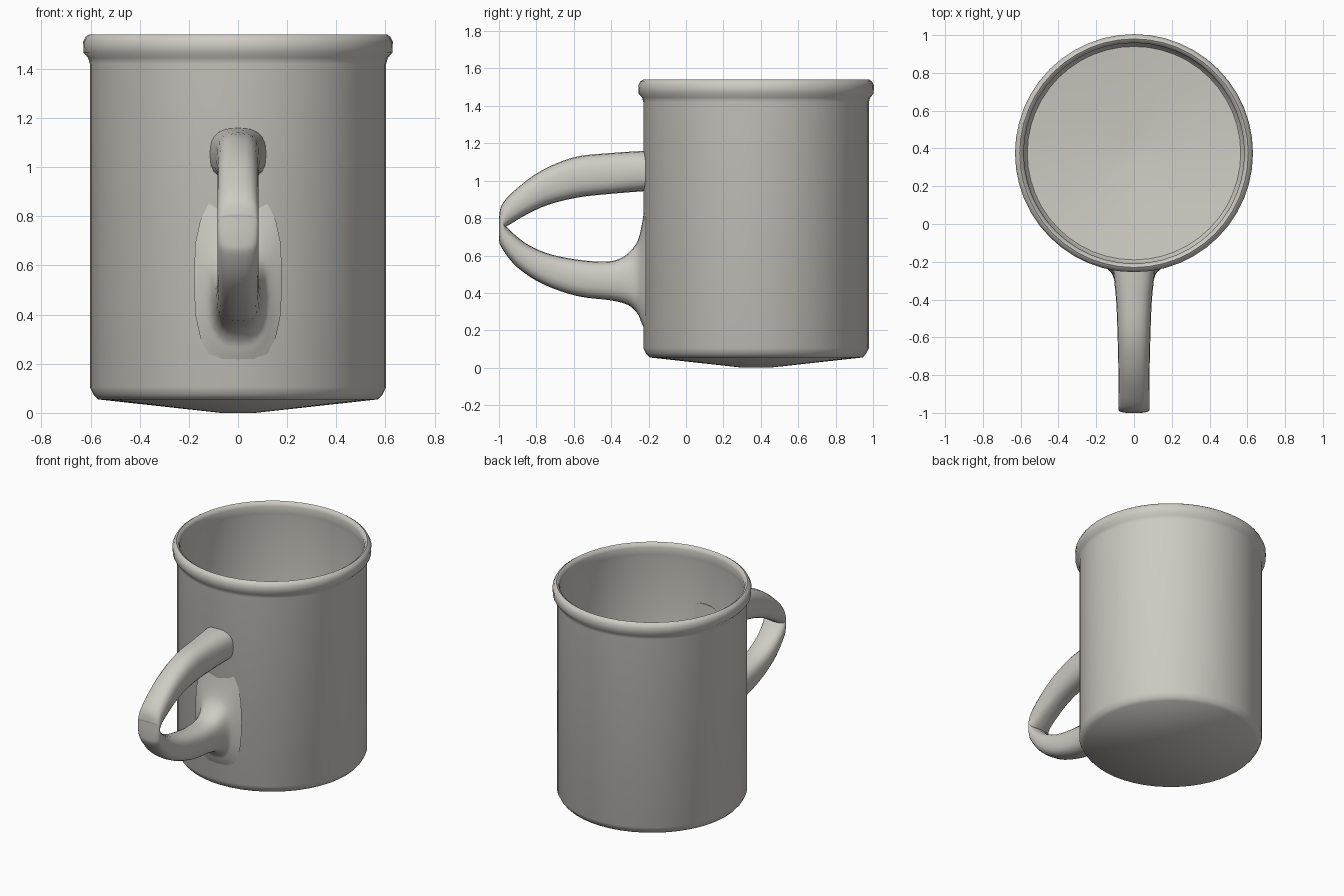
import bpy, bmesh, math
from mathutils import Vector

if "Cube" in bpy.data.objects:
    bpy.data.objects.remove(bpy.data.objects["Cube"])

CENTER_Y = 0.375
SIDES = 48

enamel = bpy.data.materials.new("warm_grey_enamel")
enamel.diffuse_color = (0.62, 0.60, 0.55, 1)
enamel.use_nodes = True
enamel.node_tree.nodes["Principled BSDF"].inputs["Base Color"].default_value = enamel.diffuse_color


def loft(name, rings, angle):
    """Skin a list of closed point rings, cap both ends and smooth."""
    bm = bmesh.new()
    loops = [[bm.verts.new(p) for p in ring] for ring in rings]
    for a, b in zip(loops, loops[1:]):
        n = len(a)
        for i in range(n):
            j = (i + 1) % n
            bm.faces.new((a[i], a[j], b[j], b[i]))
    bm.faces.new(loops[0][::-1])
    bm.faces.new(loops[-1])
    bmesh.ops.recalc_face_normals(bm, faces=bm.faces)
    mesh = bpy.data.meshes.new(name)
    bm.to_mesh(mesh)
    bm.free()
    mesh.materials.append(enamel)
    obj = bpy.data.objects.new(name, mesh)
    bpy.context.collection.objects.link(obj)
    bpy.ops.object.select_all(action='DESELECT')
    obj.select_set(True)
    bpy.context.view_layer.objects.active = obj
    bpy.ops.object.shade_smooth_by_angle(angle=math.radians(angle))
    return obj


# Cup: shallow cone base, straight wall, rolled rim, thin inner wall and floor
profile = [(0.07, 0.0), (0.57, 0.055), (0.588, 0.075), (0.603, 0.105),
           (0.603, 1.42), (0.61, 1.445), (0.628, 1.465), (0.63, 1.51),
           (0.62, 1.53), (0.605, 1.54), (0.59, 1.53), (0.584, 1.51),
           (0.588, 1.46), (0.594, 1.43), (0.594, 0.11), (0.565, 0.068),
           (0.07, 0.012)]
turns = [2 * math.pi * i / SIDES for i in range(SIDES)]
loft("cup", [[(r * math.cos(t), CENTER_Y + r * math.sin(t), z) for t in turns]
             for r, z in profile], 42)


def resample(stations, steps):
    """Catmull-Rom smoothing of the handle stations."""
    out = []
    for i in range(len(stations) - 1):
        quad = [Vector(stations[min(max(i + k, 0), len(stations) - 1)])
                for k in (-1, 0, 1, 2)]
        p0, p1, p2, p3 = quad
        for s in range(steps):
            t = s / steps
            out.append(0.5 * (2 * p1 + (p2 - p0) * t
                              + (2 * p0 - 5 * p1 + 4 * p2 - p3) * t * t
                              + (3 * p1 - p0 - 3 * p2 + p3) * t ** 3))
    return out + [Vector(stations[-1])]


def handle_half(name, stations):
    """Each station: outer y, outer z, inner y, inner z, half width."""
    rings = []
    for oy, oz, iy, iz, w in resample([Vector(s) for s in stations], 4):
        mid, half = Vector((0, (oy + iy) / 2, (oz + iz) / 2)), Vector((0, (oy - iy) / 2, (oz - iz) / 2))
        ring = []
        for k in range(20):
            c, s = math.cos(k * math.pi / 10), math.sin(k * math.pi / 10)
            c, s = (math.copysign(abs(v) ** 0.75, v) for v in (c, s))
            ring.append(mid + half * c + Vector((w * s, 0, 0)))
        rings.append(ring)
    return loft(name, rings, 50)


# Upper handle arm, meeting the wall abruptly
handle_half("upper_handle", [
    (-0.212, 1.16, -0.212, 0.945, 0.115), (-0.40, 1.148, -0.40, 0.93, 0.095),
    (-0.60, 1.125, -0.58, 0.91, 0.087), (-0.78, 1.05, -0.74, 0.87, 0.083),
    (-0.92, 0.945, -0.86, 0.815, 0.083), (-0.985, 0.87, -0.935, 0.77, 0.083),
    (-1.0, 0.80, -0.965, 0.752, 0.083)])

# Lower handle arm, flaring into the wall
handle_half("lower_handle", [
    (-1.0, 0.80, -0.965, 0.752, 0.083), (-1.0, 0.70, -0.955, 0.75, 0.083),
    (-0.985, 0.64, -0.92, 0.715, 0.083), (-0.90, 0.535, -0.84, 0.655, 0.083),
    (-0.76, 0.445, -0.72, 0.605, 0.083), (-0.58, 0.383, -0.56, 0.575, 0.087),
    (-0.40, 0.36, -0.42, 0.568, 0.093), (-0.31, 0.335, -0.34, 0.59, 0.10),
    (-0.26, 0.29, -0.275, 0.65, 0.115), (-0.238, 0.24, -0.243, 0.73, 0.14),
    (-0.215, 0.19, -0.215, 0.90, 0.18)])
